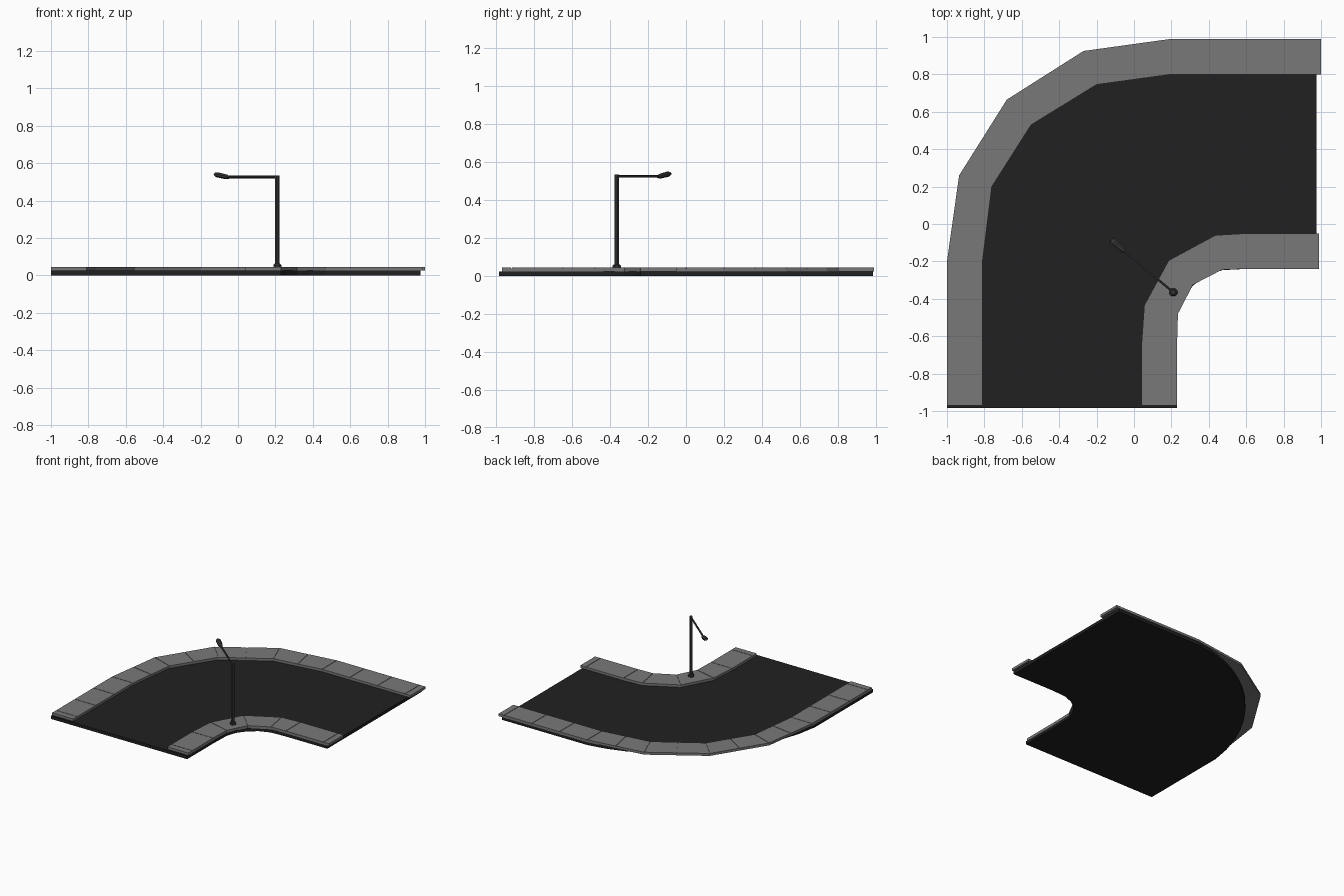
import bpy, bmesh, math
from mathutils import Vector

if "Cube" in bpy.data.objects:
    bpy.data.objects.remove(bpy.data.objects["Cube"])


def material(name, c):
    m = bpy.data.materials.new(name)
    m.diffuse_color = (c, c, c, 1)
    m.use_nodes = True
    m.node_tree.nodes["Principled BSDF"].inputs["Base Color"].default_value = m.diffuse_color
    return m


asphalt = material("asphalt", 0.015)
paving = material("paving", 0.19)
metal = material("dark_metal", 0.04)


def finish(bm, name, mat):
    bmesh.ops.recalc_face_normals(bm, faces=bm.faces)
    me = bpy.data.meshes.new(name)
    bm.to_mesh(me)
    bm.free()
    me.materials.append(mat)
    ob = bpy.data.objects.new(name, me)
    bpy.context.collection.objects.link(ob)
    return ob


def add_prism(bm, outline, z0, z1):
    low = [bm.verts.new((x, y, z0)) for x, y in outline]
    high = [bm.verts.new((x, y, z1)) for x, y in outline]
    bm.faces.new(low)
    bm.faces.new(high)
    n = len(outline)
    for i in range(n):
        j = (i + 1) % n
        bm.faces.new((low[i], low[j], high[j], high[i]))


def sidewalk(name, a, b, pieces):
    """Continuous bed plus separate slabs divided by narrow seams."""
    a, b = [Vector(p) for p in a], [Vector(p) for p in b]
    bm = bmesh.new()
    add_prism(bm, a + b[::-1], 0.025, 0.041)
    finish(bm, name + "_bed", paving)
    bm = bmesh.new()
    gap = 0.002
    last = len(pieces) - 1
    for i, n in enumerate(pieces):
        length = ((a[i + 1] - a[i]).length + (b[i + 1] - b[i]).length) / 2
        g = gap / length
        for k in range(n):
            t0 = k / n + (0 if (i, k) == (0, 0) else g)
            t1 = (k + 1) / n - (0 if (i, k) == (last, n - 1) else g)
            quad = [a[i].lerp(a[i + 1], t0), a[i].lerp(a[i + 1], t1),
                    b[i].lerp(b[i + 1], t1), b[i].lerp(b[i + 1], t0)]
            add_prism(bm, quad, 0.025, 0.045)
    finish(bm, name + "_slabs", paving)


# Sidewalks around the outside and inside of the bend
outer_a = [(-1, -.97), (-1, -.92), (-1, -.2), (-.935, .26), (-.68, .665),
           (-.27, .925), (.2, .99), (.95, .99), (1, .99)]
outer_b = [(-.81, -.97), (-.81, -.92), (-.81, -.2), (-.76, .2), (-.55, .53),
           (-.2, .745), (.2, .8), (.95, .8), (1, .8)]
sidewalk("outer_sidewalk", outer_a, outer_b, [1, 3, 2, 2, 2, 2, 3, 1])

inner_a = [(.04, -.97), (.04, -.92), (.04, -.65), (.055, -.435), (.185, -.195),
           (.435, -.06), (.6, -.05), (.94, -.05), (.99, -.05)]
inner_b = [(.23, -.97), (.23, -.92), (.23, -.65), (.235, -.48), (.315, -.325),
           (.47, -.245), (.6, -.24), (.94, -.24), (.99, -.24)]
sidewalk("inner_sidewalk", inner_a, inner_b, [1, 1, 1, 1, 1, 1, 1, 1])

# Road bed, its outer curve tucked under the sidewalk
road = [(-1, -.985)]
for i in range(13):
    t = math.pi / 2 * i / 12
    s = .07 * math.sin(2 * t)
    road.append((.2 - (1.2 - s) * math.cos(t), -.24 + (1.225 - s) * math.sin(t)))
road += [(.975, .985), (.975, -.24), (.6, -.24), (.47, -.247), (.385, -.278),
         (.315, -.33), (.262, -.4), (.235, -.48), (.23, -.65), (.23, -.985)]
bm = bmesh.new()
add_prism(bm, road, 0, .025)
finish(bm, "road", asphalt)


# Street lamp
def tube(name, p, q, rings, sides=8, flat=1.0):
    """Faceted tube from p to q; rings = (fraction, radius)."""
    p, q = Vector(p), Vector(q)
    d = (q - p).normalized()
    ref = Vector((1, 0, 0)) if abs(d.z) > .9 else Vector((0, 0, 1))
    u = d.cross(ref).normalized()
    v = u.cross(d)
    bm = bmesh.new()
    loops = []
    for t, r in rings:
        loops.append([])
        for k in range(sides):
            ang = 2 * math.pi * (k + .5) / sides
            loops[-1].append(bm.verts.new(
                p.lerp(q, t) + u * r * math.cos(ang) + v * r * flat * math.sin(ang)))
    for l, h in zip(loops, loops[1:]):
        for k in range(sides):
            j = (k + 1) % sides
            bm.faces.new((l[k], l[j], h[j], h[k]))
    bm.faces.new(loops[0])
    bm.faces.new(loops[-1])
    return finish(bm, name, metal)


x, y = .21, -.365
tube("lamp_base", (x, y, .044), (x, y, .062), [(0, .023), (.7, .023), (1, .017)])
tube("lamp_pole", (x, y, .055), (x, y, .535), [(0, .013), (1, .012)])
tube("lamp_arm", (x, y, .526), (-.06, -.138, .526), [(0, .007), (1, .007)], 6)
tube("lamp_head", (-.048, -.148, .523), (-.122, -.086, .54),
     [(0, .010), (.2, .018), (.85, .02), (1, .013)], 8, .7)
